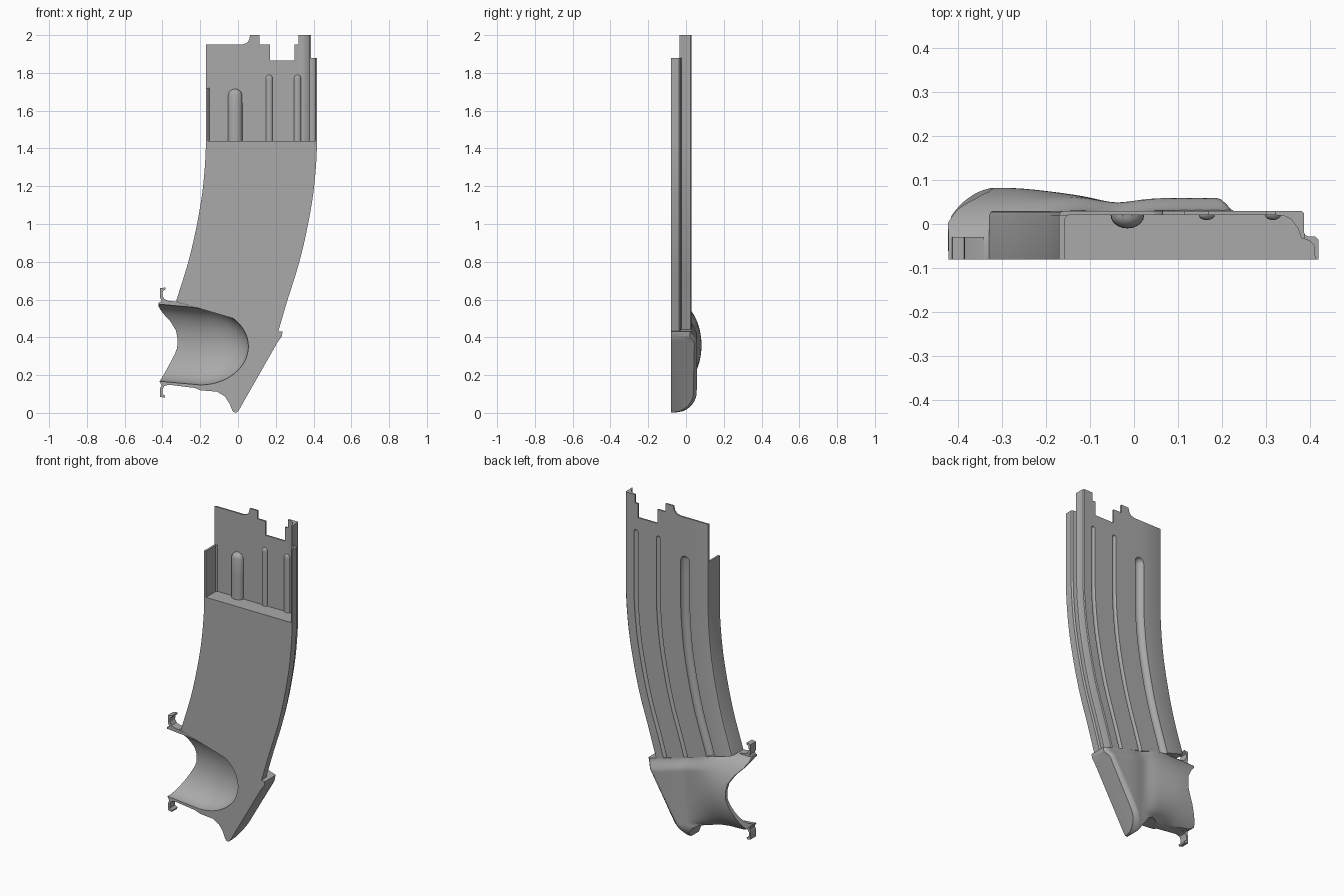
import bpy, bmesh, math

if "Cube" in bpy.data.objects:
    bpy.data.objects.remove(bpy.data.objects["Cube"])

grey = bpy.data.materials.new("plain_grey")
grey.diffuse_color = (0.4, 0.4, 0.4, 1)
grey.use_nodes = True
grey.node_tree.nodes["Principled BSDF"].inputs["Base Color"].default_value = grey.diffuse_color
FRONT, BACK = -0.08, 0.03


def finish(name, bm):
    bmesh.ops.recalc_face_normals(bm, faces=bm.faces[:])
    me = bpy.data.meshes.new(name)
    bm.to_mesh(me)
    bm.free()
    ob = bpy.data.objects.new(name, me)
    bpy.context.collection.objects.link(ob)
    me.materials.append(grey)
    return ob


def loft(name, rows):
    """Closed skin through rows of equally many points."""
    bm = bmesh.new()
    vs = [[bm.verts.new(p) for p in r] for r in rows]
    n = len(rows[0])
    for a, b in zip(vs, vs[1:]):
        for i in range(n):
            j = (i + 1) % n
            bm.faces.new((a[i], a[j], b[j], b[i]))
    bm.faces.new(vs[0])
    bm.faces.new(vs[-1])
    return finish(name, bm)


def prism(name, pts, y0, y1):
    """Front outline (x, z) extruded in y."""
    return loft(name, [[(x, y, z) for x, z in pts] for y in (y0, y1)])


def boolean(ob, tool, op):
    m = ob.modifiers.new(op, 'BOOLEAN')
    m.object, m.operation, m.solver = tool, op, 'EXACT'
    bpy.context.view_layer.objects.active = ob
    bpy.ops.object.modifier_apply(modifier=m.name)
    bpy.data.objects.remove(tool)


def smoothstep(a, b, x):
    t = min(1, max(0, (x - a) / (b - a)))
    return t * t * (3 - 2 * t)


# Sideways sweep of the curved body at height z
SWEEP = [(0.2, -0.27), (0.43, -0.205), (0.59, -0.158), (0.8, -0.093),
         (1.0, -0.047), (1.2, -0.015), (1.44, 0.0), (2.2, 0.0)]


def sweep(z):
    for k, ((z0, s0), (z1, s1)) in enumerate(zip(SWEEP, SWEEP[1:])):
        if z <= z1:
            def slope(i):
                i0, i1 = max(i - 1, 0), min(i + 1, len(SWEEP) - 1)
                if i >= 6:
                    return 0
                return (SWEEP[i1][1] - SWEEP[i0][1]) / (SWEEP[i1][0] - SWEEP[i0][0])
            h, t = z1 - z0, (z - z0) / (z1 - z0)
            return ((2*t**3 - 3*t*t + 1) * s0 + (t**3 - 2*t*t + t) * h * slope(k)
                    + (3*t*t - 2*t**3) * s1 + (t**3 - t*t) * h * slope(k + 1))
    return 0


# Grooves: centre, outer half width, outer depth, inner half width, inner depth, top
GROOVES = [(-0.015, 0.030, 0.030, 0.038, 0.030, 1.715),
           (0.165, 0.013, 0.011, 0.018, 0.011, 1.79),
           (0.315, 0.013, 0.011, 0.018, 0.011, 1.79)]


def grooved(z, y, inner):
    pts = []
    for c, wo, do, wi, di, top in GROOVES:
        w, d = (wi, di) if inner else (wo, do)
        k = min(1, max(0, (z - (top - w)) / w))
        f = math.sqrt(1 - k * k)
        pts += [(c - w * max(f, 0.3) * math.cos(math.pi * i / 10),
                 y - d * f * math.sin(math.pi * i / 10)) for i in range(11)]
    return pts


def outer(z):
    return ([(-0.17, FRONT), (-0.17, 0.02), (-0.167, 0.027), (-0.16, BACK)]
            + grooved(z, BACK, False)
            + [(0.38, BACK), (0.385, 0.025), (0.385, -0.018), (0.388, -0.025),
               (0.395, -0.028), (0.41, -0.028), (0.418, -0.036), (0.418, FRONT)])


def inner(z):
    return ([(-0.158, FRONT), (-0.158, 0.01), (-0.15, 0.02)] + grooved(z, 0.02, True)
            + [(0.34, 0.019), (0.357, 0.01), (0.372, -0.01), (0.379, -0.032),
               (0.398, -0.038), (0.409, -0.05), (0.410, FRONT)])


# Curved solid body, ending on the slanted seam with the base
rows = []
for i in range(29):
    row = []
    for u, y in outer(1.0):
        zb = 0.43 + 0.27 * (0.42 - u)
        z = zb + (1.44 - zb) * i / 28
        row.append((u + sweep(z), y, z))
    rows.append(row)
body = loft("curved_body", rows)

# Hollow upper shell with notched top
levels = [1.44, 1.58, 1.685, 1.695, 1.703, 1.709, 1.713, 1.715, 1.76, 1.772,
          1.778, 1.783, 1.787, 1.79, 2.0]
shell = loft("upper_shell", [[(x, y, z) for x, y in outer(z) + inner(z)[::-1]]
                             for z in levels])
NOTCHES = [
    [(-0.3, 1.95), (0.02, 1.95), (0.045, 1.957), (0.058, 1.972), (0.065, 2.0),
     (0.065, 2.2), (-0.3, 2.2)],
    [(0.115, 2.2), (0.115, 1.95), (0.17, 1.95), (0.17, 1.865), (0.30, 1.865),
     (0.30, 1.95), (0.32, 1.95), (0.32, 2.2)],
    [(0.3865, 1.88), (0.5, 1.88), (0.5, 2.2), (0.3865, 2.2)]]
for pts in NOTCHES:
    boolean(shell, prism("notch_cutter", pts, -0.3, 0.3), 'DIFFERENCE')
boolean(shell, prism("wall_cutter", [(-0.3, 1.72), (-0.1, 1.72), (-0.1, 2.2), (-0.3, 2.2)],
                     -0.3, 0.0195), 'DIFFERENCE')


# Base: outline trimmed by a moulded back surface, then hollowed
def base_back(x, z):
    seam = 0.43 + 0.285 * (0.225 - x)
    right = 0.031 + 0.028 * smoothstep(0, 0.07, seam - z)
    right -= 0.010 * math.exp(-((x + 0.04) / 0.06) ** 2)
    if z < 0.1:
        k = min(1, (0.1 - z) / 0.1)
        right = -0.06 + (right + 0.06) * math.sqrt(1 - k * k)
    edge = (0.375 - z) * 0.6 + x - 0.21
    right -= 0.02 * smoothstep(-0.02, 0.01, edge)
    k = min(1, abs(z - 0.358) / 0.237)
    left = -0.075 + 0.157 * math.sqrt(1 - k * k)
    w = smoothstep(-0.03, -0.3, x)
    return right * (1 - w) + left * w


OUTLINE = [(0.225, 0.43), (0.236, 0.43), (0.232, 0.405), (0.21, 0.375), (0.005, 0.015),
           (-0.005, 0.003), (-0.018, 0.002), (-0.03, 0.012), (-0.045, 0.05),
           (-0.07, 0.088), (-0.11, 0.112), (-0.2, 0.12), (-0.23, 0.132), (-0.39, 0.152),
           (-0.415, 0.165), (-0.372, 0.24), (-0.335, 0.31), (-0.322, 0.345),
           (-0.32, 0.39), (-0.328, 0.435), (-0.36, 0.487), (-0.4, 0.53),
           (-0.422, 0.565), (-0.42, 0.585), (-0.335, 0.59)]
base = prism("base", OUTLINE, FRONT, 0.15)

NX, NZ = 70, 70
bm = bmesh.new()
grid = [[(-0.46 + 0.73 * i / NX, -0.03 + 0.68 * j / NZ) for j in range(NZ + 1)]
        for i in range(NX + 1)]
vb = [[bm.verts.new((x, base_back(x, z), z)) for x, z in col] for col in grid]
vf = [[bm.verts.new((x, -0.2, z)) for x, z in col] for col in grid]
for i in range(NX):
    for j in range(NZ):
        for v in (vb, vf):
            bm.faces.new((v[i][j], v[i + 1][j], v[i + 1][j + 1], v[i][j + 1]))
for i in range(NX):
    for j in (0, NZ):
        bm.faces.new((vb[i][j], vb[i + 1][j], vf[i + 1][j], vf[i][j]))
for j in range(NZ):
    for i in (0, NX):
        bm.faces.new((vb[i][j], vb[i][j + 1], vf[i][j + 1], vf[i][j]))
boolean(base, finish("back_mould", bm), 'INTERSECT')

# Scooped hollow in the base
rows = []
for x in [-0.5, -0.42, -0.36, -0.3, -0.25] + [-0.2 + 0.255 * math.sin(math.pi / 2 * i / 14)
                                             for i in range(14)] + [0.0549]:
    f = math.sqrt(1 - (max(0, x + 0.2) / 0.255) ** 2)
    zc = 0.352 + max(0, -0.2 - x) * 0.09
    rows.append([(x, FRONT + 0.143 * f * math.sin(a), zc + 0.204 * f * math.cos(a))
                 for a in (2 * math.pi * k / 48 for k in range(48))])
boolean(base, loft("hollow_cutter", rows), 'DIFFERENCE')

# Small clips at the open end of the base
upper = prism("upper_clip", [(-0.42, 0.575), (-0.405, 0.595), (-0.412, 0.61), (-0.412, 0.66),
                             (-0.385, 0.664), (-0.383, 0.655), (-0.398, 0.645), (-0.4, 0.62),
                             (-0.39, 0.602), (-0.37, 0.594), (-0.34, 0.59), (-0.34, 0.58)],
              FRONT, -0.03)
lower = prism("lower_clip", [(-0.415, 0.168), (-0.405, 0.145), (-0.412, 0.13), (-0.412, 0.085),
                             (-0.387, 0.08), (-0.385, 0.09), (-0.4, 0.1), (-0.4, 0.125),
                             (-0.39, 0.142), (-0.37, 0.148), (-0.35, 0.15), (-0.37, 0.16)],
              FRONT, -0.03)

for ob in (body, shell, base, upper, lower):
    bpy.ops.object.select_all(action='DESELECT')
    ob.select_set(True)
    bpy.context.view_layer.objects.active = ob
    bpy.ops.object.shade_smooth_by_angle(angle=math.radians(32))
